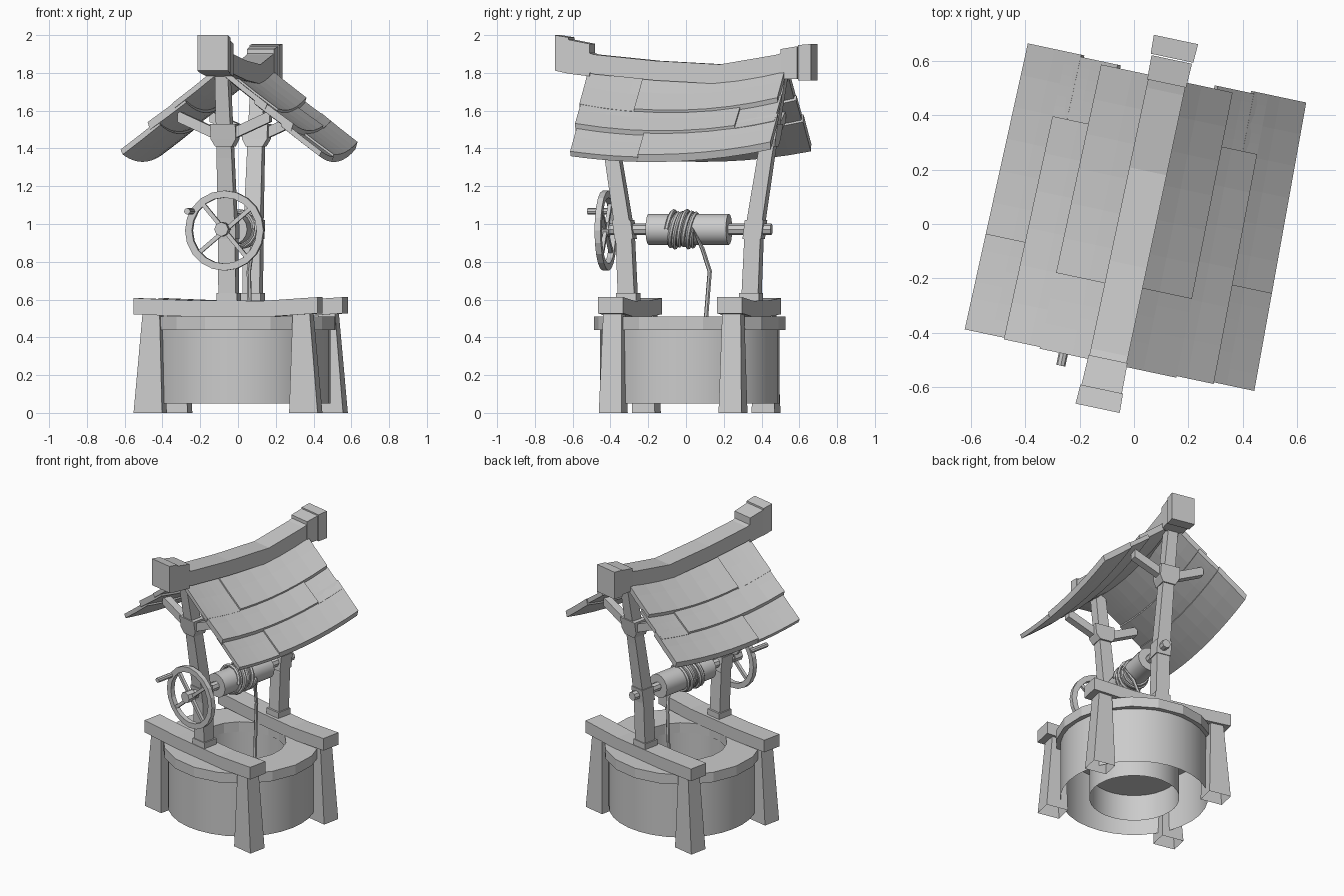
import bpy, bmesh, math
from mathutils import Matrix, Vector

cube = bpy.data.objects.get("Cube")
if cube:
    bpy.data.objects.remove(cube, do_unlink=True)

GREY = (0.6, 0.6, 0.6, 1)
mat = bpy.data.materials.new("plain grey")
mat.use_nodes = True
mat.diffuse_color = GREY
mat.node_tree.nodes["Principled BSDF"].inputs["Base Color"].default_value = GREY

# The whole well is turned slightly about z
TURN = Matrix.Rotation(math.radians(-12), 4, "Z")
CX, CY = 0.01, 0.022


def finish(name, mesh, smooth):
    mesh.transform(TURN)
    mesh.materials.append(mat)
    obj = bpy.data.objects.new(name, mesh)
    bpy.context.collection.objects.link(obj)
    if smooth:
        bpy.ops.object.select_all(action="DESELECT")
        obj.select_set(True)
        bpy.context.view_layer.objects.active = obj
        bpy.ops.object.shade_smooth_by_angle(angle=math.radians(35))
    return obj


def loft(name, rings, caps=(True, True), closed=False, smooth=False):
    """Skin a row of equal point rings."""
    bm = bmesh.new()
    vs = [[bm.verts.new(p) for p in ring] for ring in rings]
    pairs = list(zip(vs, vs[1:]))
    if closed:
        pairs.append((vs[-1], vs[0]))
    for a, b in pairs:
        for i in range(len(a)):
            j = (i + 1) % len(a)
            bm.faces.new((a[i], a[j], b[j], b[i]))
    if not closed:
        if caps[0]:
            bm.faces.new(vs[0])
        if caps[1]:
            bm.faces.new(vs[-1])
    bmesh.ops.recalc_face_normals(bm, faces=bm.faces)
    mesh = bpy.data.meshes.new(name)
    bm.to_mesh(mesh)
    bm.free()
    return finish(name, mesh, smooth)


def rect(c, u, v, axis):
    """Rectangle ring across the given axis, with half sizes u and v."""
    signs = ((-1, -1), (1, -1), (1, 1), (-1, 1))
    put = {"x": lambda a, b: (0, a, b), "y": lambda a, b: (a, 0, b), "z": lambda a, b: (a, b, 0)}[axis]
    return [Vector(c) + Vector(put(a * u, b * v)) for a, b in signs]


def rod(name, x, z, y0, y1, r, n):
    rings = [[(x + r * math.cos(math.tau * i / n), y, z + r * math.sin(math.tau * i / n))
              for i in range(n)] for y in (y0, y1)]
    return loft(name, rings, smooth=n > 8)


def turned(name, profile, n, **options):
    """Circles of (radius, z) about the shaft axis, skinned in order."""
    rings = [[(CX + r * math.cos(math.tau * i / n), CY + r * math.sin(math.tau * i / n), z)
              for i in range(n)] for r, z in profile]
    return loft(name, rings, **options)


# Shaft: hollow wall open below, faceted rim, floor inside
turned("shaft_wall", [(0.475, 0.05), (0.475, 0.46), (0.29, 0.46), (0.29, 0.05)], 32, caps=(False, False), smooth=True)
turned("shaft_rim", [(0.508, 0.44), (0.508, 0.51), (0.287, 0.51), (0.287, 0.44)], 18, closed=True)
turned("shaft_floor", [(0.29, 0.235), (0.29, 0.24)], 32)

# Legs, cross beams, posts and braces on both ends
for end, s in (("front", -1), ("back", 1)):
    y = CY + s * 0.322
    for side, t in (("left", 1), ("right", -1)):
        x = CX + t * 0.406
        loft(f"{end}_{side}_leg",
             [rect((x + t * 0.015, y + s * 0.002, 0.0), 0.077, 0.062, "z"),
              rect((x, y, 0.53), 0.046, 0.05, "z")], caps=(False, True))
    loft(f"{end}_beam", [rect((CX + x, y, z), 0.067, 0.043, "x")
                         for x, z in ((-0.498, 0.565), (-0.2, 0.553), (0.2, 0.55), (0.498, 0.57))])

    px = CX - s * 0.006

    def at(d):
        return CY + s * d
    loft(f"{end}_post", [rect((px, at(d), z), u, v, "z") for z, d, u, v in
                         ((0.56, 0.331, 0.047, 0.045), (0.95, 0.348, 0.046, 0.043),
                          (1.35, 0.412, 0.041, 0.039), (1.8, 0.488, 0.035, 0.039))])
    loft(f"{end}_post_foot", [rect((px, at(0.331), z), 0.055, 0.054, "z") for z in (0.58, 0.635)])
    loft(f"{end}_axle_block", [rect((px, at(d), z), 0.051, 0.05, "z")
                               for z, d in ((0.92, 0.345), (1.02, 0.358))])
    loft(f"{end}_bracket", [rect((px, at(d), z), u, 0.05, "z") for z, d, u in
                            ((1.41, 0.42, 0.045), (1.45, 0.427, 0.068),
                             (1.53, 0.44, 0.068))])
    for side, t in (("left", 1), ("right", -1)):
        loft(f"{end}_{side}_brace", [rect((px + t * x, at(0.44), z), 0.026, 0.03, "x")
                                     for x, z in ((0.04, 1.475), (0.25, 1.57))])

# Windlass: axle, drum, rope
AZ = 0.972
rod("axle", CX, AZ, -0.46, 0.465, 0.03, 8)
rod("axle_cap", CX, AZ, -0.475, -0.41, 0.038, 8)
rod("drum", CX, AZ, -0.2, 0.235, 0.082, 16)

curve = bpy.data.curves.new("rope", "CURVE")
curve.dimensions = "3D"
curve.bevel_depth = 0.012
curve.bevel_resolution = 1
steps, turns = 96, 6
path = []
for i in range(steps + 1):
    f = i / steps
    a = math.tau * turns * f
    r = 0.089 + 0.007 * math.sin(a * 0.7)
    path.append((CX + r * math.cos(a), -0.085 + 0.145 * f + 0.015 * math.sin(a), AZ + r * math.sin(a)))
path += [(CX + 0.045, 0.1, 0.87), (CX + 0.02, 0.135, 0.75), (CX + 0.03, 0.115, 0.48), (CX + 0.03, 0.11, 0.3)]
spline = curve.splines.new("POLY")
spline.points.add(len(path) - 1)
for p, co in zip(spline.points, path):
    p.co = (*co, 1)
temp = bpy.data.objects.new("rope_path", curve)
bpy.context.collection.objects.link(temp)
rope = bpy.data.meshes.new_from_object(temp.evaluated_get(bpy.context.evaluated_depsgraph_get()))
bpy.data.objects.remove(temp, do_unlink=True)
rope.materials.clear()
finish("rope", rope, True)

# Hand wheel with four spokes and a crank handle
WY = -0.43
hub = Vector((CX + 0.01, WY, AZ - 0.007))
n = 20
loft("wheel_rim", [[(hub.x + r * math.cos(a), y, hub.z + r * math.sin(a))
                    for r, y in ((0.175, WY - 0.016), (0.212, WY - 0.016), (0.212, WY + 0.016), (0.175, WY + 0.016))]
                   for a in (math.tau * i / n for i in range(n))], closed=True)
for k in range(4):
    a = math.radians(40 + 90 * k)
    d = Vector((math.cos(a), 0, math.sin(a)))
    side = Vector((-d.z, 0, d.x)) * 0.011
    depth = Vector((0, 0.01, 0))
    loft(f"spoke_{k + 1}", [[hub + d * r + side * p + depth * q for p, q in ((-1, -1), (1, -1), (1, 1), (-1, 1))]
                            for r in (0.0, 0.185)])
rod("crank_handle", CX - 0.165, AZ + 0.095, -0.565, -0.42, 0.017, 8)


# Sagging roof made of overlapping boards
def roof_z(x, y):
    return 1.742 - 0.88 * x + 0.17 * x * x + (0.23 - 0.13 * x) * y * y


def board(name, t, x0, x1, y0, y1, lift, thick, skew):
    rings = []
    for i in range(7):
        y = y0 + (y1 - y0) * i / 6
        xs = [x * (1 - skew * y) for x in (x0, (x0 + x1) / 2, x1)]
        low = [(CX + t * x, y, roof_z(x, y) + l) for x, l in zip(xs, (0, lift / 2, lift))]
        high = [(p[0] + t * 0.012, y, p[2] + thick) for p in low]
        rings.append(low + high[::-1])
    loft(name, rings)


# Each row: upper edge, lower edge, lift, front end, back end
rows = ((0.0, 0.24, 0.022, -0.52, 0.548), (0.18, 0.375, 0.018, -0.514, 0.56), (0.32, 0.522, 0.0, -0.508, 0.568))
splits = {"right": (-1, 0.015, (-0.235, 0.325, -0.15)), "left": (1, 0.06, (-0.225, 0.345, -0.145))}
for side, (t, skew, cuts) in splits.items():
    for k, ((x0, x1, lift, y0, y1), cut) in enumerate(zip(rows, cuts)):
        front, back = (0.026, 0.04) if k != 1 else (0.04, 0.026)
        board(f"{side}_roof_board_{k + 1}_front", t, x0, x1, y0, cut, lift, front, skew)
        board(f"{side}_roof_board_{k + 1}_back", t, x0, x1, cut, y1, lift, back, skew)

# Ridge beam with stepped end blocks: each step is front or back end, y, z and half sizes
loft("ridge_beam", [rect((CX, y, z), 0.07, 0.052, "y") for y, z in
                    ((-0.58, 1.875), (-0.48, 1.845), (-0.15, 1.812), (0.2, 1.793), (0.5, 1.843), (0.6, 1.87))])
blocks = {"front_ridge_collar": ((-0.505, 1.868, 0.073, 0.086), (-0.618, 1.886, 0.076, 0.09)),
          "front_ridge_block": ((-0.618, 1.892, 0.08, 0.096), (-0.69, 1.906, 0.083, 0.094)),
          "back_ridge_collar": ((0.53, 1.846, 0.073, 0.08), (0.62, 1.855, 0.076, 0.086)),
          "back_ridge_block": ((0.625, 1.853, 0.08, 0.094), (0.695, 1.857, 0.083, 0.096))}
for name, steps in blocks.items():
    loft(name, [rect((CX, y, z), u, v, "y") for y, z, u, v in steps])
